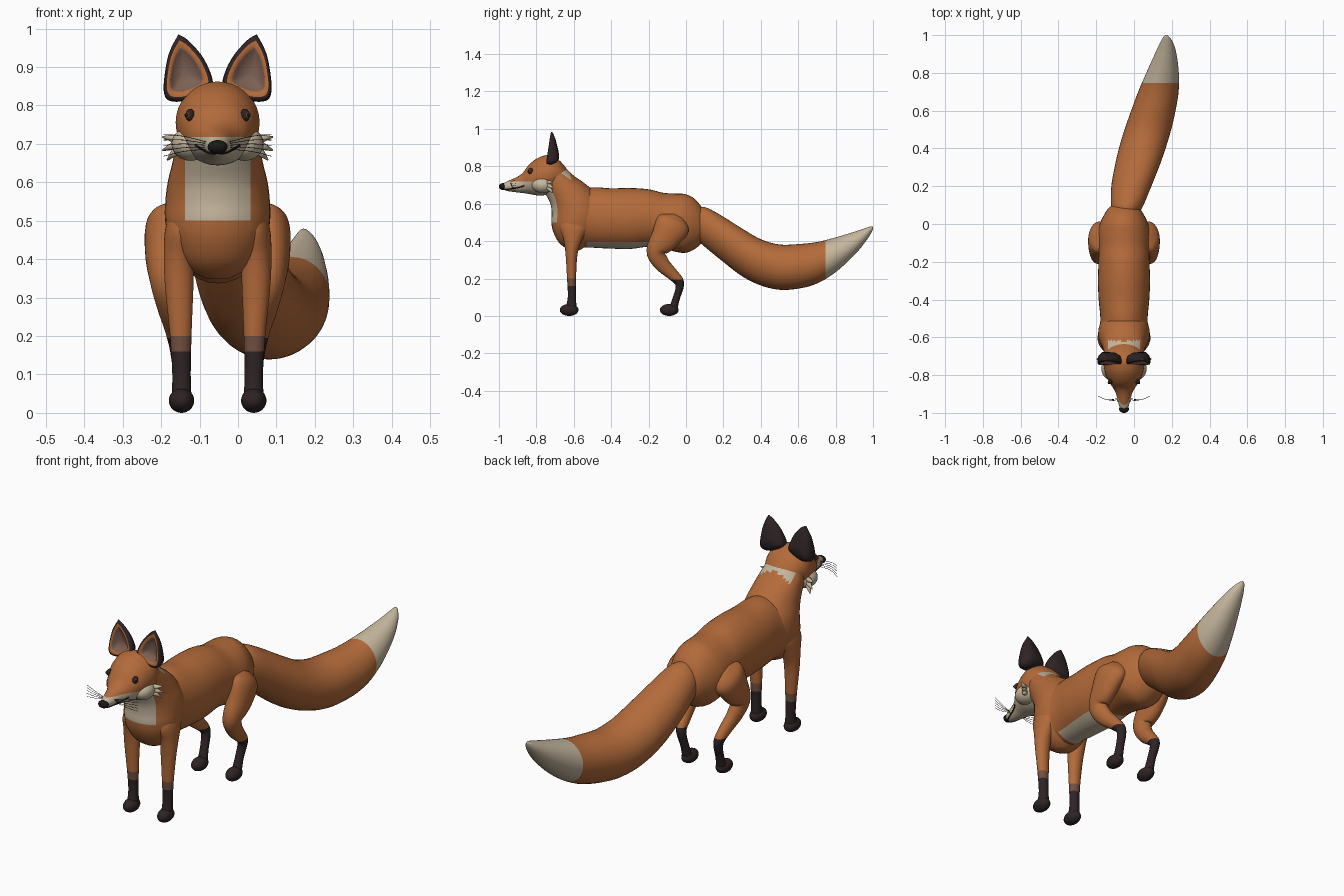
import bpy, bmesh, math
from mathutils import Vector

if "Cube" in bpy.data.objects:
    bpy.data.objects.remove(bpy.data.objects["Cube"])

CX = -0.053  # middle of the body, the tail swings off it


def material(name, rgb):
    m = bpy.data.materials.new(name)
    m.use_nodes = True
    m.diffuse_color = (*rgb, 1)
    m.node_tree.nodes["Principled BSDF"].inputs["Base Color"].default_value = (*rgb, 1)
    return m


ORANGE = material("orange fur", (0.45, 0.145, 0.042))
CREAM = material("cream fur", (0.56, 0.47, 0.34))
DARK = material("dark brown fur", (0.028, 0.017, 0.018))
SOCK = material("sock edge brown", (0.17, 0.08, 0.05))
EAR = material("inner ear brown", (0.2, 0.115, 0.085))
BLACK = material("nose black", (0.012, 0.009, 0.009))
AMBER = material("eye amber", (0.12, 0.04, 0.012))


def finish(name, bm, mats, rule=None, cuts=()):
    """Cut the mesh along planes, colour its faces by a rule and shade it."""
    for co, no in cuts:
        bmesh.ops.bisect_plane(bm, geom=bm.verts[:] + bm.edges[:] + bm.faces[:],
                               plane_co=co, plane_no=no, dist=1e-5)
    bmesh.ops.recalc_face_normals(bm, faces=bm.faces)
    for f in bm.faces:
        f.smooth = True
        if rule:
            f.material_index = rule(f.calc_center_median())
    me = bpy.data.meshes.new(name)
    bm.to_mesh(me)
    bm.free()
    ob = bpy.data.objects.new(name, me)
    bpy.context.collection.objects.link(ob)
    for m in mats:
        me.materials.append(m)
    return ob


def resample(rows, steps=5):
    """Catmull-Rom interpolation of whole rows of numbers."""
    out = []
    for i in range(len(rows) - 1):
        quad = [rows[max(i - 1, 0)], rows[i], rows[i + 1], rows[min(i + 2, len(rows) - 1)]]
        for k in range(steps):
            t = k / steps
            out.append([0.5 * (2 * b + (c - a) * t + (2 * a - 5 * b + 4 * c - d) * t * t
                               + (3 * b - a - 3 * c + d) * t ** 3) for a, b, c, d in zip(*quad)])
    return out + [list(rows[-1])]


def loft(name, rows, axis, mats, rule=None, cuts=(), sides=36):
    """Skin ellipses (x, y, z, half width, half depth) along y, z or the path itself."""
    rows = resample(rows)
    bm = bmesh.new()
    rings = []
    for i, (x, y, z, a, b) in enumerate(rows):
        p, q = rows[max(i - 1, 0)], rows[min(i + 1, len(rows) - 1)]
        along = Vector((0, q[1] - p[1], q[2] - p[2])).normalized()
        v = {"y": Vector((0, 0, 1)), "z": Vector((0, 1, 0))}.get(axis, Vector((0, -along.z, along.y)))
        ring = []
        for k in range(sides):
            t = math.tau * k / sides
            ring.append(bm.verts.new(Vector((x + a * math.cos(t), y, z)) + v * b * math.sin(t)))
        rings.append(ring)
    for r, s in zip(rings, rings[1:]):
        for k in range(sides):
            n = (k + 1) % sides
            bm.faces.new((r[k], r[n], s[n], s[k]))
    bm.faces.new(rings[0])
    bm.faces.new(rings[-1])
    return finish(name, bm, mats, rule, cuts)


def y_rows(data):
    return [(CX, y, (lo + hi) / 2, w, (hi - lo) / 2) for y, lo, hi, w in data]


def z_rows(data):
    return [(CX, (f + b) / 2, z, w, (b - f) / 2) for z, f, b, w in data]


def ball(name, at, radii, mat):
    bm = bmesh.new()
    bmesh.ops.create_uvsphere(bm, u_segments=24, v_segments=16, radius=1)
    bmesh.ops.scale(bm, vec=radii, verts=bm.verts)
    bmesh.ops.translate(bm, vec=at, verts=bm.verts)
    return finish(name, bm, [mat])


def strand(name, points, radius, mat):
    cu = bpy.data.curves.new(name, "CURVE")
    cu.dimensions = "3D"
    cu.bevel_depth = radius
    cu.bevel_resolution = 1
    sp = cu.splines.new("POLY")
    pts = resample([tuple(p) for p in points], 4)
    sp.points.add(len(pts) - 1)
    for p, co in zip(sp.points, pts):
        p.co = (*co, 1)
    ob = bpy.data.objects.new(name, cu)
    bpy.context.collection.objects.link(ob)
    cu.materials.append(mat)


# Torso with a cream belly
loft("torso", y_rows([
    (-.67, .45, .57, .06), (-.6, .375, .66, .127), (-.5, .365, .687, .125), (-.4, .36, .682, .134),
    (-.3, .358, .684, .138), (-.2, .37, .677, .135), (-.12, .36, .658, .135), (-.05, .342, .654, .137),
    (0, .338, .65, .128), (.05, .36, .623, .105), (.09, .4, .57, .075), (.11, .46, .51, .03)]),
    "y", [ORANGE, CREAM], lambda c: int(c.z < .395 and -.53 < c.y < -.2),
    [((0, 0, .395), (0, 0, 1)), ((0, -.53, 0), (0, 1, 0)), ((0, -.2, 0), (0, 1, 0))])

# Chest and neck with a cream bib
loft("neck_and_chest", z_rows([
    (.35, -.62, -.57, .03), (.37, -.655, -.54, .07), (.4, -.685, -.51, .1), (.45, -.71, -.47, .126),
    (.5, -.72, -.45, .136), (.55, -.718, -.44, .136), (.6, -.725, -.45, .13), (.65, -.75, -.48, .118),
    (.7, -.78, -.53, .108), (.75, -.79, -.6, .098), (.8, -.78, -.655, .08), (.83, -.76, -.7, .04)]),
    "z", [ORANGE, CREAM], lambda c: int(abs(c.x - CX) < .085 and c.z > .5 and c.y < -.62),
    [((0, 0, .5), (0, 0, 1)), ((CX - .085, 0, 0), (1, 0, 0)), ((CX + .085, 0, 0), (1, 0, 0))])

# Head with a cream muzzle and jaw
head = loft("head", y_rows([
    (-.985, .677, .705, .018), (-.95, .667, .722, .029), (-.9, .66, .745, .042), (-.87, .657, .768, .056),
    (-.84, .652, .808, .077), (-.8, .645, .84, .096), (-.76, .645, .857, .106), (-.72, .655, .86, .108),
    (-.67, .69, .825, .088), (-.63, .71, .775, .05)]),
    "y", [ORANGE, CREAM], lambda c: int(c.z < .718 and c.y < -.7),
    [((0, 0, .718), (0, 0, 1)), ((0, -.7, 0), (0, 1, 0))])
ball("nose", (CX, -.98, .692), (.026, .02, .018), BLACK)

# Tail with a cream tip
loft("tail", [((x0 + x1) / 2, y, (lo + hi) / 2, (x1 - x0) / 2, (hi - lo) / 2)
              for y, x0, x1, lo, hi in [
    (.03, -.11, .01, .43, .57), (.1, -.122, .05, .37, .582), (.2, -.12, .092, .288, .53),
    (.3, -.103, .132, .212, .467), (.4, -.08, .167, .163, .41), (.5, -.05, .197, .14, .382),
    (.6, -.015, .22, .146, .384), (.7, .022, .236, .173, .395), (.8, .065, .237, .234, .42),
    (.9, .11, .225, .325, .45), (.96, .138, .207, .397, .47), (.99, .155, .187, .443, .479),
    (1, .165, .175, .468, .477)]],
    "y", [ORANGE, CREAM], lambda c: int(c.y > .747), [((0, .747, 0), (0, 1, 0))])


# Ear: rings that wrap from the domed back over the rim into the hollow
def make_ear(name, s):
    outline = resample([(.102, .985), (.127, .935), (.139, .87), (.139, .83), (.125, .812),
                        (.085, .812), (.03, .835), (.012, .86), (.035, .92), (.075, .968), (.102, .985)], 4)[:-1]
    bm = bmesh.new()
    rings = []
    for scale, depth in [(.1, .034), (.6, .03), (.9, .014), (1, -.005), (.96, -.022),
                         (.84, -.024), (.65, -.022), (.58, -.008), (.1, -.002)]:
        ring = []
        for x, z in outline:
            x, z = .088 + (x - .088) * scale, .885 + (z - .885) * scale
            thin = 1 - .75 * max(0, (z - .83) / .155)
            ring.append(bm.verts.new((CX + s * x, -.715 + depth * thin * 1.3, z)))
        rings.append(ring)
    colour = [0, 0, 0, 0, 0, 1, 2, 2]
    tag = {}
    for i, (r, q) in enumerate(zip(rings, rings[1:])):
        for k in range(len(r)):
            n = (k + 1) % len(r)
            f = bm.faces.new((r[k], r[n], q[n], q[k]))
            f.material_index = colour[i]
    bm.faces.new(rings[0])
    bm.faces.new(rings[-1]).material_index = 2
    finish(name, bm, [DARK, ORANGE, EAR])


def surface(p):
    """Nearest point on the head to a point given from the body's middle."""
    return head.closest_point_on_mesh(Vector((CX + p[0], p[1], p[2])))[1]


def sock(c):
    return 2 if c.z < .16 else int(c.z < .2)


SOCK_CUTS = [((0, 0, .16), (0, 0, 1)), ((0, 0, .2), (0, 0, 1))]
bpy.context.view_layer.update()

for s, side in ((1, "left"), (-1, "right")):
    make_ear(side + "_ear", s)

    # Legs and paws
    loft(side + "_front_leg", [(CX + s * o, y, z, a, b) for o, y, z, a, b in [
        (.085, -.59, .55, .03, .05), (.092, -.598, .48, .044, .075), (.1, -.605, .41, .04, .05),
        (.1, -.612, .33, .037, .032), (.096, -.612, .2, .028, .024), (.094, -.61, .1, .024, .022),
        (.094, -.615, .04, .026, .03)]], "z", [ORANGE, SOCK, DARK], sock, SOCK_CUTS)
    loft(side + "_hind_leg", [(CX + s * o, y, z, a, b) for o, y, z, a, b in [
        (.11, -.045, .535, .03, .035), (.128, -.065, .495, .056, .09), (.139, -.11, .42, .05, .078),
        (.135, -.16, .345, .042, .052), (.125, -.13, .28, .034, .042), (.112, -.075, .225, .028, .032),
        (.105, -.038, .185, .024, .026), (.1, -.035, .15, .022, .021), (.096, -.05, .1, .02, .019),
        (.094, -.068, .04, .023, .022)]], "path", [ORANGE, DARK], lambda c: int(c.z < .195),
        [((0, 0, .195), (0, 0, 1))])
    for part, y in (("front", -.625), ("hind", -.09)):
        ball(f"{side}_{part}_paw", (CX + s * .094, y, .032), (.033, .05, .032), DARK)

    # Cheek and its tufts
    ball(side + "_cheek", (CX + s * .07, -.765, .7), (.05, .06, .044), CREAM)
    for i, (dx, dz, length) in enumerate([(1, .15, .055), (.8, -.3, .06), (.6, -.6, .055)]):
        aim = Vector((s * dx, .5, dz)).normalized()
        bm = bmesh.new()
        bmesh.ops.create_cone(bm, cap_ends=True, segments=12, radius1=.017, radius2=.002, depth=length)
        bmesh.ops.rotate(bm, matrix=aim.to_track_quat("Z", "Y").to_matrix(), verts=bm.verts)
        bmesh.ops.translate(bm, vec=Vector((CX + s * .103, -.735, .712 - .013 * i)) + aim * length / 3,
                            verts=bm.verts)
        finish(f"{side}_cheek_tuft_{i + 1}", bm, [CREAM])

    # Eye with a dark rim
    at = surface((s * .09, -.845, .783))
    ball(side + "_eye_rim", at, (.012, .015, .017), DARK)
    ball(side + "_eye", at + Vector((s * .005, -.005, 0)), (.009, .01, .01), AMBER)
    ball(side + "_pupil", at + Vector((s * .009, -.009, .001)), (.006, .007, .006), BLACK)

    # Mouth line and whiskers
    strand(side + "_mouth_line", [surface(p) for p in [
        (0, -.985, .672), (s * .02, -.965, .672), (s * .035, -.93, .677),
        (s * .05, -.895, .683), (s * .06, -.865, .695)]], .0035, BLACK)
    for i in range(5):
        z = .684 + .006 * i
        root = surface((s * .04, -.925 - .004 * i, z))
        strand(f"{side}_whisker_{i + 1}", [
            root, (CX + s * .09, -.93, z + .004 * (i - 1)), (CX + s * .14, -.91, z + .008 * (i - 2))],
            .0009, BLACK)
